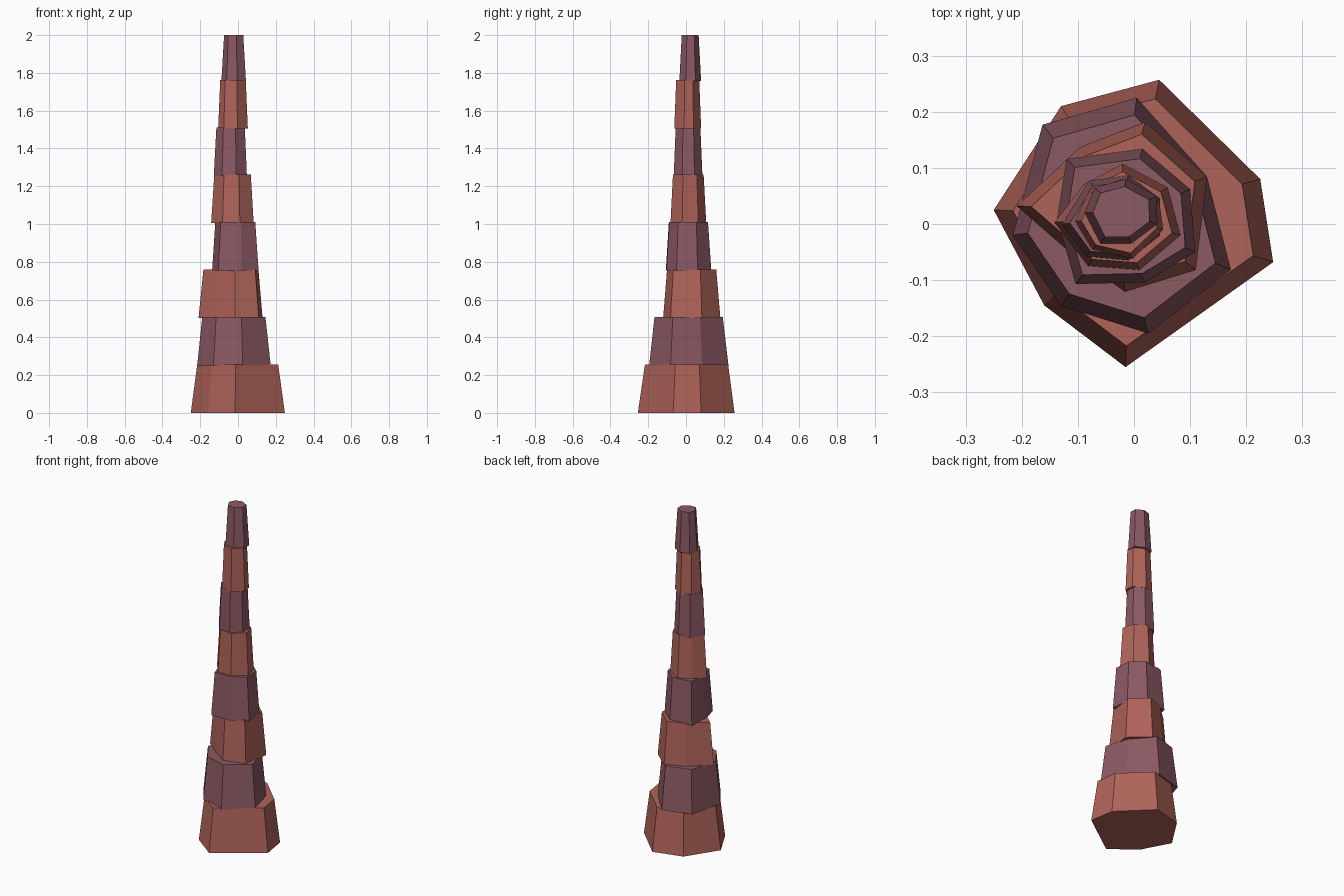
import bpy

def material(name, rgb):
    m = bpy.data.materials.new(name)
    m.diffuse_color = (*rgb, 1.0)
    return m

brick = material("brick_red", (0.43, 0.125, 0.10))
plum = material("plum", (0.26, 0.10, 0.125))

# Irregular seven-sided base outline of each trunk segment, bottom to top
outlines = [
    [(-.25, .025), (-.16, -.145), (-.015, -.255), (.248, -.068), (.225, .08), (.045, .257), (-.13, .21)],
    [(-.216, -.02), (-.13, -.146), (.025, -.195), (.173, -.082), (.13, .085), (.005, .225), (-.163, .177)],
    [(-.209, .032), (-.115, -.05), (-.016, -.121), (.11, -.082), (.13, .084), (.02, .182), (-.096, .137)],
    [(-.137, .01), (-.104, -.107), (.02, -.104), (.109, -.05), (.10, .062), (.015, .134), (-.12, .116)],
    [(-.142, .003), (-.082, -.075), (.01, -.082), (.083, -.02), (.06, .065), (-.02, .107), (-.09, .07)],
    [(-.128, 0), (-.085, -.058), (-.01, -.065), (.047, -.02), (.047, .045), (-.01, .087), (-.08, .077)],
    [(-.105, .005), (-.075, -.045), (-.003, -.062), (.052, -.01), (.045, .04), (-.02, .08), (-.08, .06)],
    [(-.088, .02), (-.06, -.035), (-.005, -.035), (.042, 0), (.04, .05), (-.015, .08), (-.07, .065)],
]

def segment(index, outline):
    n = len(outline)
    cx = sum(p[0] for p in outline) / n
    cy = sum(p[1] for p in outline) / n
    z0 = 0.251 * index
    z1 = min(z0 + 0.257, 2.0)
    s = 0.86 if index < 7 else 0.78
    verts = [(x, y, z0) for x, y in outline]
    verts += [(cx + (x - cx) * s, cy + (y - cy) * s, z1) for x, y in outline]
    faces = [tuple(reversed(range(n))), tuple(range(n, 2 * n))]
    faces += [(i, (i + 1) % n, (i + 1) % n + n, i + n) for i in range(n)]
    name = f"trunk_segment_{index + 1}"
    mesh = bpy.data.meshes.new(name)
    mesh.from_pydata(verts, [], faces)
    mesh.materials.append(plum if index % 2 else brick)
    bpy.context.collection.objects.link(bpy.data.objects.new(name, mesh))

# Stack the tapered segments in alternating colours
for i, outline in enumerate(outlines):
    segment(i, outline)
